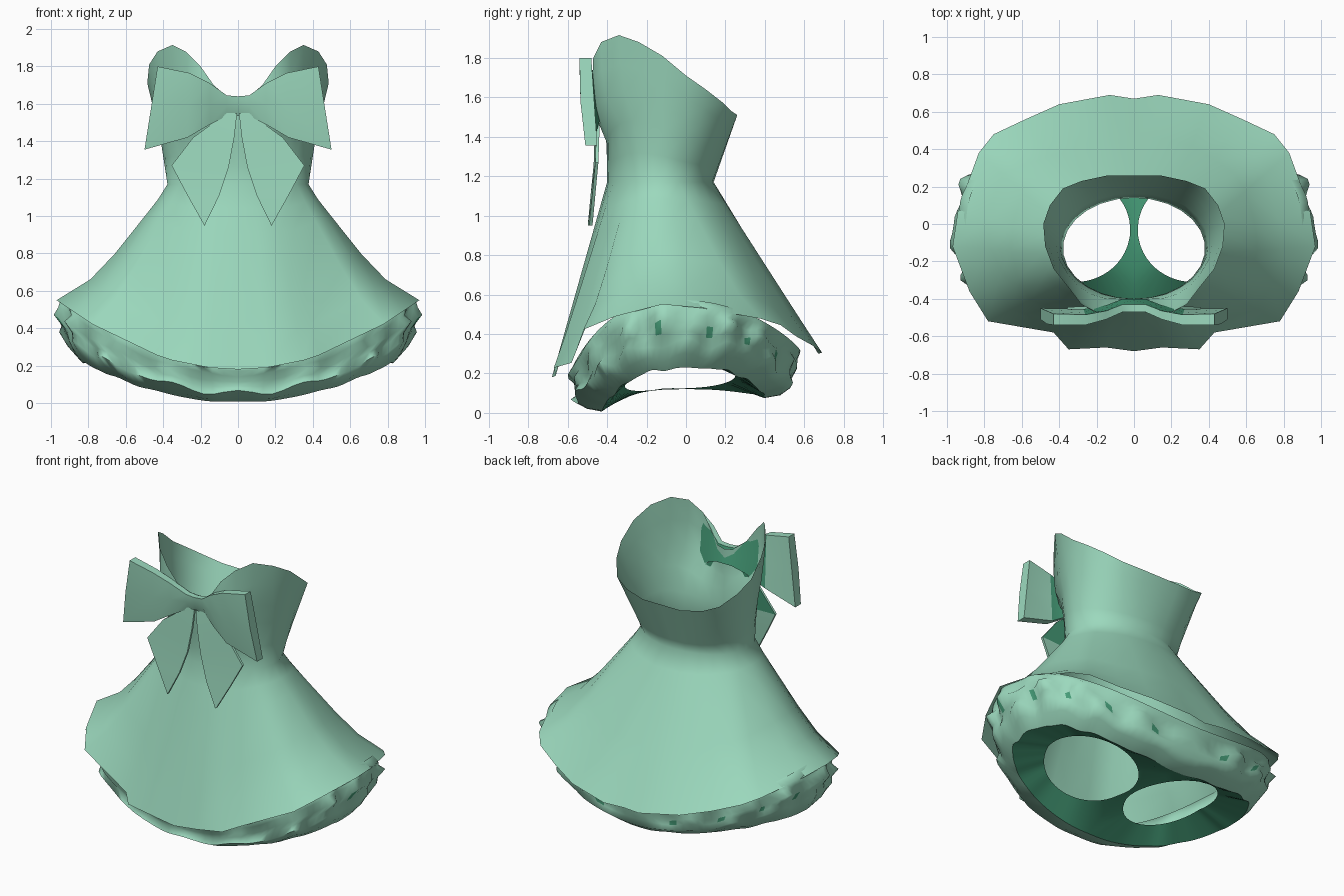
import bpy, bmesh, math
from mathutils import Vector

cube = bpy.data.objects.get("Cube")
if cube:
    bpy.data.objects.remove(cube)


def material(name, rgb):
    m = bpy.data.materials.new(name)
    m.use_nodes = True
    m.diffuse_color = (*rgb, 1)
    m.node_tree.nodes["Principled BSDF"].inputs["Base Color"].default_value = (*rgb, 1)
    return m


MINT = material("mint_green", (0.33, 0.69, 0.51))
DEEP = material("deep_green", (0.06, 0.33, 0.185))


def lerp(a, b, t):
    return a + (b - a) * t


def loft(name, rings, closed=False, mats=(MINT,), rule=None, smooth=60):
    """Skin a list of point rows on the +x half and mirror it to the other side."""
    bm = bmesh.new()
    rows = [[bm.verts.new(p) for p in r] for r in rings]
    n = len(rows[0])
    for a, b in zip(rows, rows[1:]):
        for i in range(n if closed else n - 1):
            k = (i + 1) % n
            bm.faces.new((a[i], a[k], b[k], b[i]))
    bm.faces.index_update()
    bm.normal_update()
    for f in bm.faces:
        f.smooth = True
        if rule:
            f.material_index = rule(f)
    bmesh.ops.remove_doubles(bm, verts=bm.verts, dist=0.0005)
    me = bpy.data.meshes.new(name)
    bm.to_mesh(me)
    bm.free()
    for m in mats:
        me.materials.append(m)
    me.set_sharp_from_angle(angle=math.radians(smooth))
    ob = bpy.data.objects.new(name, me)
    bpy.context.collection.objects.link(ob)
    ob.modifiers.new("mirror", "MIRROR")


# Height of the skirt hem and of the ruffle's lower edge
def hem_z(x, y):
    back = min(max(y / 1.2 + 0.5, 0), 1)
    return lerp(0.18, 0.3, back) + lerp(0.37, 0.25, back) * (x / 0.97) ** 2


def base_z(x, y):
    return 0.005 + 0.31 * x * x + 0.075 * min(max(y / 0.4, 0), 1)


# Half outlines, running from the back centre to the front centre
hem = [(0, .67), (.13, .69), (.4, .64), (.58, .56), (.75, .48), (.83, .38), (.94, .08),
       (.97, -.12), (.88, -.36), (.78, -.52), (.43, -.58), (.35, -.67), (.15, -.66), (0, -.68)]
rim = [(0, .26), (.14, .26), (.28, .23), (.38, .19), (.45, .1), (.485, 0), (.475, -.12),
       (.43, -.24), (.35, -.34), (.28, -.43), (.2, -.47), (.13, -.46), (.06, -.42), (0, -.41)]
rim_z = [1.51, 1.51, 1.53, 1.57, 1.64, 1.71, 1.81, 1.88, 1.915, 1.88, 1.8, 1.7, 1.64, 1.63]
N = len(hem)
waist = []
for i in range(N):
    a = math.pi * i / (N - 1)
    x = 0 if i in (0, N - 1) else 0.38 * math.sin(a)
    waist.append(Vector((x, -0.13 + 0.27 * math.cos(a), 1.17)))

# Bodice: narrow through the middle, bust swelling forward under the neckline
body_rings = []
for t, back_f, front_f in ((1, 1, 1), (.8, .8, 1.04), (.6, .6, .9), (.42, .42, .3), (.2, .2, .06)):
    ring = []
    for i, (w, (rx, ry), rz) in enumerate(zip(waist, rim, rim_z)):
        s = min(max((i - 6) / 4, 0), 1)
        f = lerp(back_f, front_f, s)
        ring.append((lerp(w.x, rx, lerp(back_f, f, .5)), lerp(w.y, ry, f), lerp(w.z, rz, t)))
    body_rings.append(ring)

# Skirt: flares faster near the hem on the sides, straight at front and back
for t, side in ((0, 0), (.13, .085), (.27, .2), (.6, .475), (.82, .695), (1, 1)):
    ring = []
    for w, (hx, hy) in zip(waist, hem):
        f = lerp(t, side, (hx / 0.97) ** 2)
        ring.append((lerp(w.x, hx, f), lerp(w.y, hy, f), lerp(w.z, hem_z(hx, hy), t)))
    body_rings.append(ring)
loft("bodice_and_skirt", body_rings)

# Ruffle: gathered underskirt bulging out below the hem
SEG = 60


def ruffle_ring(rx, front, back, drop, wave):
    ring = []
    for i in range(SEG + 1):
        a = math.pi * i / SEG
        c, s = math.cos(a), math.sin(a)
        gather = wave * (math.cos(15 * a + 3 * drop) + 0.6 * math.cos(23 * a - 4 * drop))
        across = 0 if i in (0, SEG) else s ** 0.85
        x = rx * across * (1 + gather)
        half = back + 0.05 if c > 0 else -front - 0.05
        y = -0.05 + math.copysign(abs(c) ** 0.85, c) * half * (1 + gather)
        z = lerp(hem_z(0.97 * across, y), base_z(x, y), drop) + 0.5 * gather
        ring.append((x, y, z))
    return ring


bottom = ruffle_ring(.84, -.43, .40, 1, .006)


def gap_between_folds(f):
    strip, i = divmod(f.index, SEG)
    return int(strip == 3 and i < 36 and i % 7 == 4)


loft("ruffle", [ruffle_ring(.90, -.59, .58, -.08, 0),
                ruffle_ring(.945, -.60, .57, .02, .006),
                ruffle_ring(.94, -.57, .55, .18, .018),
                ruffle_ring(.965, -.57, .555, .36, .026),
                ruffle_ring(.93, -.55, .54, .54, .018),
                ruffle_ring(.925, -.57, .545, .72, .024),
                ruffle_ring(.89, -.51, .49, .9, .016),
                bottom], mats=(MINT, DEEP), rule=gap_between_folds, smooth=80)

# Underside panel: one leg opening per side with a narrow strip between them
strip = []
y0, y1 = bottom[-1][1], bottom[0][1]
for i in range(1, 16):
    y = lerp(y0, y1, i / 16)
    s = min(abs(y) / 0.43, 1) ** 3
    strip.append((0, y, lerp(0.12, base_z(0, y), s)))
outer = bottom + strip
CX, CY, RX, RY = 0.315, -0.03, 0.295, 0.28
opening = []
for x, y, z in outer:
    a = math.atan2((y - CY) / RY, (x - CX) / RX)
    hx, hy = CX + RX * math.cos(a), CY + RY * math.sin(a)
    opening.append((hx, hy, 0.12 + 0.22 * hx - 0.25 * max(0, -hy - 0.1)))
loft("underside_panel", [outer, opening], closed=True, mats=(DEEP,))


# Bow: only the rear faces near the centre take the deep green
def inner_rear(f):
    c = f.calc_center_median()
    return int(f.normal.y > 0.5 and c.x < 0.3 and c.z > 1.3)


def loop_station(xt, zt, xb, zb, yf, yb):
    zm, xm = (zt + zb) / 2, (xt + xb) / 2
    return [(xt, yf - .005, zt), (xm, yf, zm), (xb, yf + .025, zb),
            (xb, yb + .03, zb), (xm, yb + .015, zm), (xt, yb, zt)]


loops = [loop_station(0, 1.64, 0, 1.535, -.465, -.43),
         loop_station(.06, 1.645, .06, 1.535, -.465, -.43),
         loop_station(.15, 1.71, .15, 1.49, -.505, -.465),
         loop_station(.26, 1.765, .27, 1.42, -.535, -.485),
         loop_station(.43, 1.8, .5, 1.355, -.535, -.48)]
tip = sum((Vector(p) for p in loops[-1]), Vector()) / 6
loft("bow_loop", loops + [[tip] * 6],
     closed=True, mats=(MINT, DEEP), rule=inner_rear, smooth=45)


# Bow tails: pointed ribbons hanging from the centre
def tail_row(inner, out, y):
    (xi, zi), (xo, zo) = inner, out
    return [(xo, y, zo), (xi, y - .008, zi), (xi, y + .008, zi), (xo, y + .016, zo)]


loft("bow_tail", [tail_row((.005, 1.55), (.06, 1.55), -.45),
                  tail_row((.02, 1.42), (.24, 1.42), -.455),
                  tail_row((.05, 1.26), (.355, 1.27), -.46),
                  tail_row((.1, 1.11), (.27, 1.11), -.475),
                  tail_row((.178, .95), (.18, .95), -.49)],
     closed=True, mats=(MINT, DEEP), rule=inner_rear, smooth=40)
